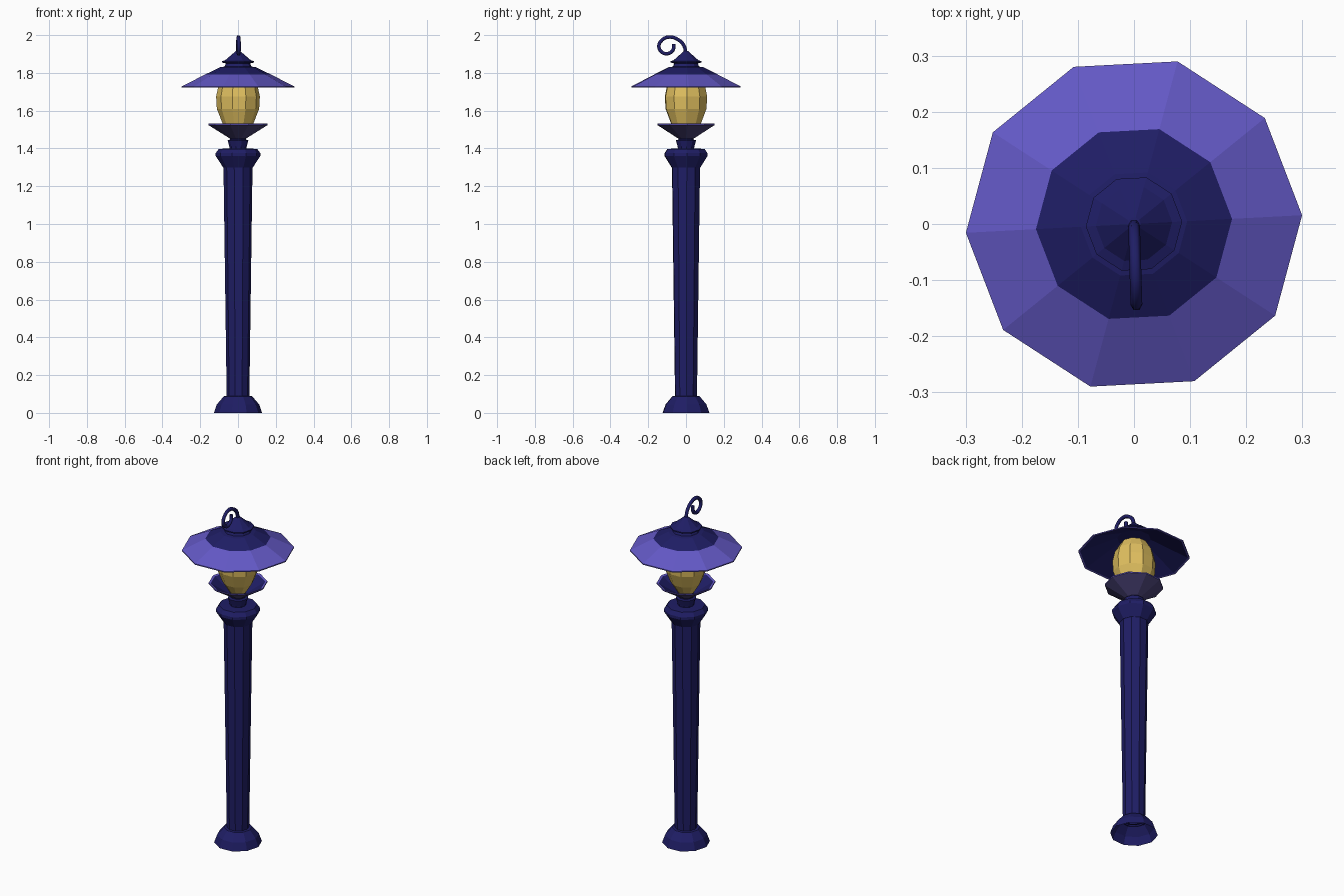
import bpy, bmesh, math

if "Cube" in bpy.data.objects:
    bpy.data.objects.remove(bpy.data.objects["Cube"])

SIDES = 10
TURN = math.radians(3)      # small twist shared by all ten-sided parts


def material(name, rgb):
    m = bpy.data.materials.new(name)
    m.diffuse_color = (*rgb, 1)
    m.use_nodes = True
    m.node_tree.nodes["Principled BSDF"].inputs["Base Color"].default_value = m.diffuse_color
    return m


NAVY = material("navy metal", (0.0135, 0.0125, 0.130))
PURPLE = material("purple enamel", (0.125, 0.098, 0.560))
DUSK = material("dusky violet", (0.068, 0.054, 0.180))
AMBER = material("amber glass", (0.740, 0.520, 0.115))


def lathe(name, profile, mats, band=lambda i: 0):
    """Spin (radius, height) points; band(i) gives the material of segment i."""
    bm = bmesh.new()
    rings = []
    for r, z in profile:
        n = SIDES if r > 0 else 1
        rings.append([bm.verts.new((r * math.cos(TURN + math.tau * k / SIDES),
                                    r * math.sin(TURN + math.tau * k / SIDES), z))
                      for k in range(n)])
    for i, (a, b) in enumerate(zip(rings, rings[1:])):
        for k in range(SIDES):
            j = (k + 1) % SIDES
            loop = [a[k % len(a)], a[j % len(a)], b[j % len(b)], b[k % len(b)]]
            face = bm.faces.new(list(dict.fromkeys(loop)))
            face.material_index = band(i)
    me = bpy.data.meshes.new(name)
    bm.to_mesh(me)
    bm.free()
    for m in mats:
        me.materials.append(m)
    ob = bpy.data.objects.new(name, me)
    bpy.context.collection.objects.link(ob)
    return ob


# Post: flared foot (open below), tapered shaft and capital
lathe("foot", [(0.128, 0), (0.112, 0.045), (0.075, 0.088), (0.05, 0.09)], [NAVY])
lathe("shaft", [(0.06, 0.08), (0.077, 1.31)], [NAVY])
lathe("capital", [(0.07, 1.295), (0.079, 1.30), (0.118, 1.36), (0.118, 1.375),
                  (0.102, 1.398), (0, 1.40)], [NAVY])

# Neck carrying the bowl
lathe("neck", [(0.042, 1.39), (0.046, 1.41), (0.055, 1.443), (0.042, 1.447),
               (0.042, 1.47)], [NAVY])

# Bowl: dusky outside, purple rim, navy inside
lathe("bowl", [(0, 1.45), (0.042, 1.452), (0.157, 1.524), (0.157, 1.531),
               (0.146, 1.528), (0.042, 1.462), (0, 1.46)], [DUSK, NAVY, PURPLE],
      lambda i: 0 if i < 2 else 2 if i < 4 else 1)

# Egg-shaped glass
lathe("glass", [(0, 1.465), (0.045, 1.475), (0.083, 1.535), (0.112, 1.61),
                (0.116, 1.675), (0.103, 1.735), (0.07, 1.79), (0, 1.815)], [AMBER])

# Shade: navy underside, purple rim and outer band, navy crown
lathe("shade", [(0, 1.822), (0.09, 1.822), (0.290, 1.724), (0.30, 1.722), (0.30, 1.728),
                (0.175, 1.791), (0.095, 1.83), (0.06, 1.835)], [NAVY, PURPLE],
      lambda i: 1 if i in (2, 3, 4) else 0)

# Cap with flange and pointed roof
lathe("cap", [(0.076, 1.825), (0.064, 1.85), (0.086, 1.855), (0.086, 1.861),
              (0.068, 1.867), (0.012, 1.915), (0, 1.917)], [NAVY])

# Curled hook, a bevelled spiral curve
path = [(0, 1.90), (-0.012, 1.947), (-0.042, 1.976), (-0.085, 1.99), (-0.126, 1.975),
        (-0.144, 1.94), (-0.127, 1.909), (-0.095, 1.902), (-0.068, 1.922), (-0.064, 1.953)]
cu = bpy.data.curves.new("hook", "CURVE")
cu.dimensions = "3D"
cu.bevel_depth = 0.0105
cu.bevel_resolution = 1
cu.resolution_u = 3
cu.use_fill_caps = True
sp = cu.splines.new("BEZIER")
sp.bezier_points.add(len(path) - 1)
for p, (y, z) in zip(sp.bezier_points, path):
    p.co = (-0.03 * y, y, z)
    p.handle_left_type = p.handle_right_type = "AUTO"
cu.materials.append(NAVY)
bpy.context.collection.objects.link(bpy.data.objects.new("hook", cu))
